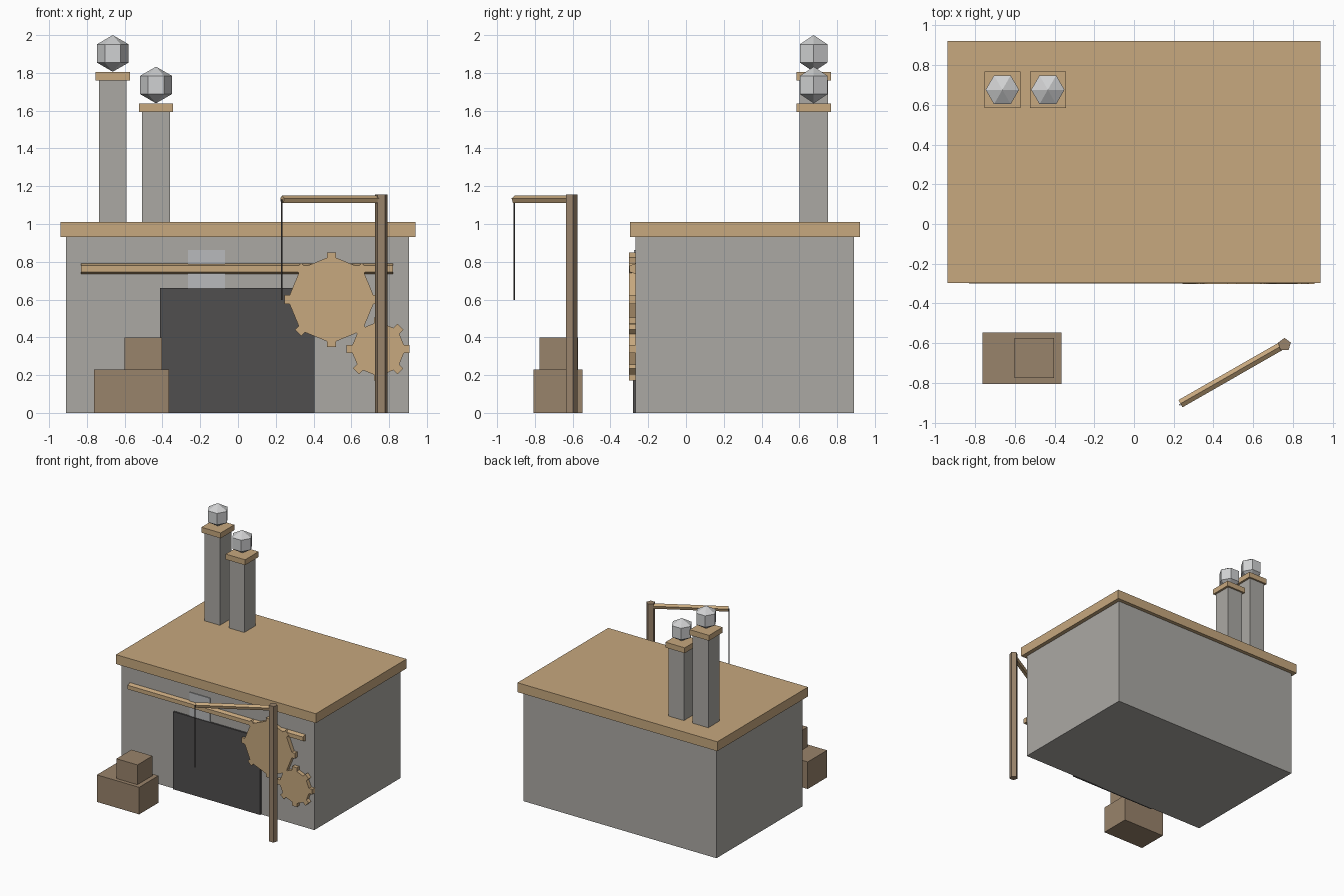
import bpy, bmesh, math
from mathutils import Vector

if "Cube" in bpy.data.objects:
    bpy.data.objects.remove(bpy.data.objects["Cube"])


def material(name, r, g, b):
    m = bpy.data.materials.new(name)
    lin = [(c / 255 / 12.92) if c / 255 <= 0.04045 else ((c / 255 + 0.055) / 1.055) ** 2.4 for c in (r, g, b)]
    m.diffuse_color = (*lin, 1)
    m.use_nodes = True
    m.node_tree.nodes["Principled BSDF"].inputs["Base Color"].default_value = m.diffuse_color
    return m


TAN = material("tan_wood", 199, 168, 126)
BROWN = material("brown_wood", 153, 131, 107)
STONE = material("grey_stone", 171, 169, 164)
DARK = material("dark_grey", 80, 78, 78)
GLASS = material("pale_grey", 184, 186, 188)
SMOKE = material("smoke_white", 208, 209, 210)


def finish(name, bm, mat):
    bmesh.ops.recalc_face_normals(bm, faces=bm.faces)
    me = bpy.data.meshes.new(name)
    bm.to_mesh(me)
    bm.free()
    me.materials.append(mat)
    ob = bpy.data.objects.new(name, me)
    bpy.context.collection.objects.link(ob)
    return ob


def box(name, x, y, z, mat):
    bm = bmesh.new()
    bmesh.ops.create_cube(bm, size=1)
    for v in bm.verts:
        v.co = [a + (b - a) * (c + 0.5) for (a, b), c in zip((x, y, z), v.co)]
    return finish(name, bm, mat)


def skin(bm, rings):
    """Join equal rings of points into a capped solid."""
    rows = [[bm.verts.new(p) for p in ring] for ring in rings]
    n = len(rows[0])
    for a, b in zip(rows, rows[1:]):
        for i in range(n):
            j = (i + 1) % n
            bm.faces.new((a[i], a[j], b[j], b[i]))
    bm.faces.new(rows[0])
    bm.faces.new(rows[-1])


def rod(name, start, end, r, ref, mat, sides=5):
    """Straight rod whose first corner points along ref."""
    start, end, u = Vector(start), Vector(end), Vector(ref)
    w = (end - start).normalized().cross(u)
    ring = [r * (u * math.cos(t) + w * math.sin(t))
            for t in (math.tau * i / sides for i in range(sides))]
    bm = bmesh.new()
    skin(bm, [[start + p for p in ring], [end + p for p in ring]])
    return finish(name, bm, mat)


def gear(name, x, z, root, tip, half, y0, y1):
    """Eight-toothed flat gear facing the front."""
    prof = []
    for i in range(8):
        t = math.tau * i / 8
        for rad, side in ((root, -half), (tip, -half), (tip, half), (root, half)):
            prof.append((x + rad * math.cos(t) - side * math.sin(t),
                         z + rad * math.sin(t) + side * math.cos(t)))
    bm = bmesh.new()
    skin(bm, [[(px, y, pz) for px, pz in prof] for y in (y0, y1)])
    return finish(name, bm, TAN)


def puff(name, x, y, z, r):
    """Six-sided low-poly ball."""
    bm = bmesh.new()
    rows = [[bm.verts.new((x + 0.866 * r * math.cos(i * math.pi / 3),
                           y + 0.866 * r * math.sin(i * math.pi / 3), z + h * r))
             for i in range(6)] for h in (-0.5, 0.5)]
    low, top = (bm.verts.new((x, y, z + s * r)) for s in (-1, 1))
    for i in range(6):
        j = (i + 1) % 6
        bm.faces.new((rows[0][i], rows[0][j], rows[1][j], rows[1][i]))
        bm.faces.new((low, rows[0][j], rows[0][i]))
        bm.faces.new((top, rows[1][i], rows[1][j]))
    return finish(name, bm, SMOKE)


# Building
box("walls", (-0.91, 0.905), (-0.267, 0.89), (0, 0.93), STONE)
box("roof_slab", (-0.94, 0.94), (-0.297, 0.922), (0.93, 1.01), TAN)
box("door", (-0.413, 0.406), (-0.281, -0.26), (0, 0.66), DARK)
box("window", (-0.265, -0.07), (-0.274, -0.26), (0.66, 0.862), GLASS)

# Chimneys with caps and smoke puffs
for i, (cx, top) in enumerate(((-0.663, 1.76), (-0.434, 1.593)), 1):
    cy = 0.676
    box(f"chimney_{i}", (cx - 0.073, cx + 0.073), (cy - 0.076, cy + 0.076), (1.01, top), STONE)
    box(f"chimney_cap_{i}", (cx - 0.091, cx + 0.091), (cy - 0.091, cy + 0.091), (top, top + 0.046), TAN)
    puff(f"smoke_puff_{i}", cx, cy, top + 0.143, 0.097)

# Drive shaft and gears on the front wall
rod("drive_shaft", (-0.83, -0.275, 0.763), (0.82, -0.275, 0.763), 0.029, (0, 1, 0), TAN)
gear("large_gear", 0.495, 0.6, 0.222, 0.25, 0.023, -0.301, -0.265)
gear("small_gear", 0.742, 0.338, 0.136, 0.167, 0.022, -0.301, -0.265)

# Crane: post, arm and hanging rope
rod("crane_post", (0.758, -0.608, 0), (0.758, -0.608, 1.157), 0.034, (0, 1, 0), BROWN)
rod("crane_arm", (0.758, -0.605, 1.129), (0.234, -0.905, 1.129), 0.022, (0, 0, 1), TAN)
rod("crane_rope", (0.231, -0.91, 0.597), (0.231, -0.91, 1.129), 0.004, (0, 1, 0), DARK)

# Stacked crates
box("large_crate", (-0.762, -0.365), (-0.807, -0.547), (0, 0.23), BROWN)
box("small_crate", (-0.601, -0.403), (-0.775, -0.573), (0.23, 0.398), BROWN)
